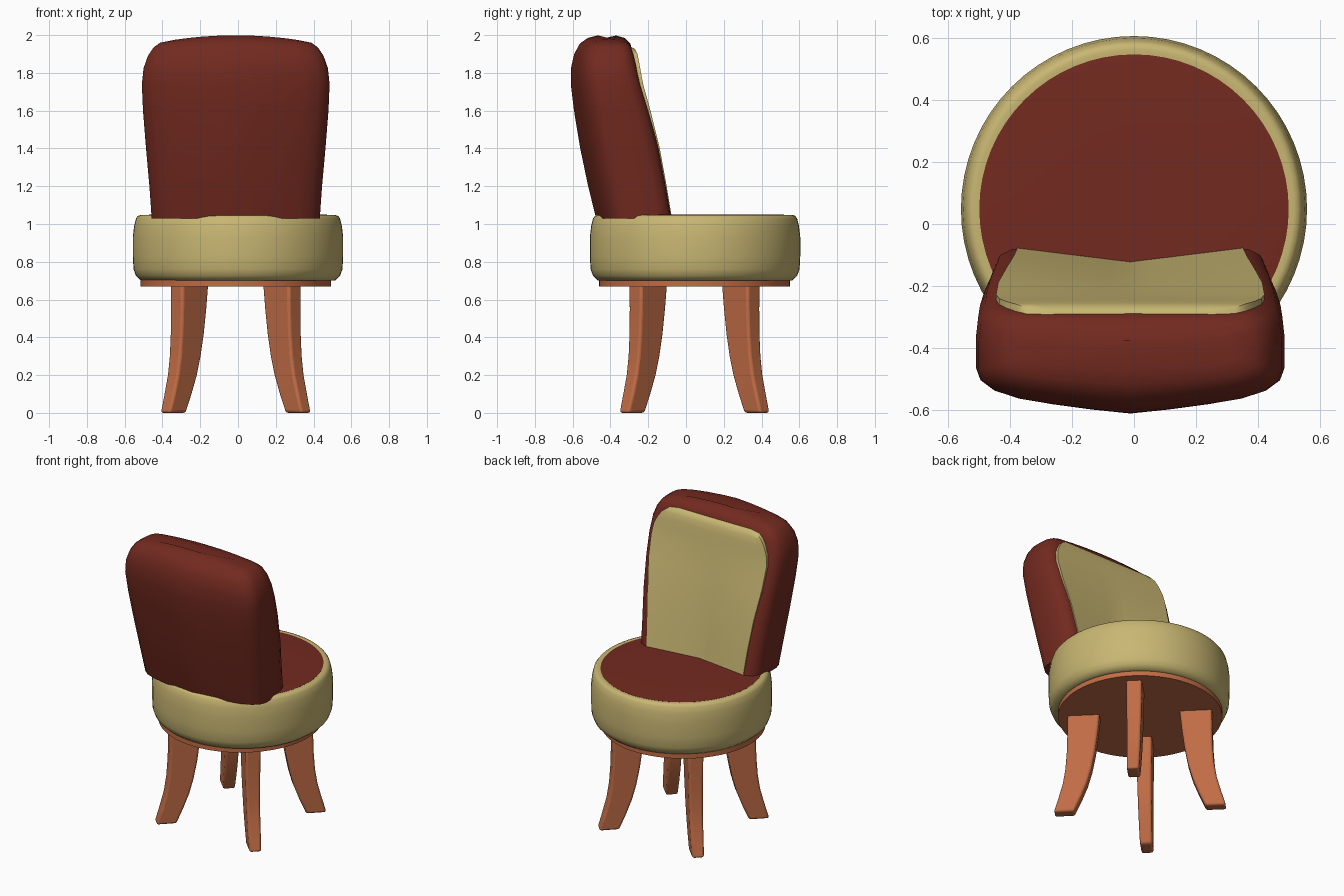
import bpy, bmesh, math
from mathutils import Matrix

if "Cube" in bpy.data.objects:
    bpy.data.objects.remove(bpy.data.objects["Cube"])


def material(name, color):
    m = bpy.data.materials.new(name)
    m.diffuse_color = (*color, 1)
    m.use_nodes = True
    m.node_tree.nodes["Principled BSDF"].inputs["Base Color"].default_value = m.diffuse_color
    return m


RED = material("red_leather", (0.17, 0.023, 0.014))
BEIGE = material("beige_fabric", (0.58, 0.47, 0.17))
WOOD = material("wood", (0.53, 0.15, 0.06))


def finish(bm, name, mat, angle=50, bevel=0):
    bmesh.ops.recalc_face_normals(bm, faces=bm.faces)
    me = bpy.data.meshes.new(name)
    bm.to_mesh(me)
    bm.free()
    me.materials.append(mat)
    ob = bpy.data.objects.new(name, me)
    bpy.context.collection.objects.link(ob)
    if bevel:
        mod = ob.modifiers.new("bevel", "BEVEL")
        mod.width, mod.segments = bevel, 3
    bpy.ops.object.select_all(action="DESELECT")
    ob.select_set(True)
    bpy.context.view_layer.objects.active = ob
    bpy.ops.object.shade_smooth_by_angle(angle=math.radians(angle))
    return ob


def loft(rings):
    """Closed skin through rings of equal point count, capped at both ends."""
    bm = bmesh.new()
    rows = [[bm.verts.new(p) for p in ring] for ring in rings]
    n = len(rows[0])
    for a, b in zip(rows, rows[1:]):
        for i in range(n):
            j = (i + 1) % n
            bm.faces.new((a[i], a[j], b[j], b[i]))
    bm.faces.new(rows[0])
    bm.faces.new(rows[-1])
    return bm


def lathe(profile, cx, cy, steps=64):
    return loft([[(cx + r * math.cos(2 * math.pi * i / steps),
                   cy + r * math.sin(2 * math.pi * i / steps), z)
                  for i in range(steps)] for r, z in profile])


def lerp_table(table, z):
    for a, b in zip(table, table[1:]):
        if z <= b[0]:
            t = max(0, (z - a[0]) / (b[0] - a[0]))
            return [p + (q - p) * t for p, q in zip(a, b)][1:]
    return table[-1][1:]


# Round seat, its red top and the wooden base disc
finish(lathe([(0.49, 0.70), (0.515, 0.702), (0.54, 0.725), (0.553, 0.76), (0.557, 0.83),
              (0.557, 0.93), (0.55, 0.99), (0.54, 1.03), (0.53, 1.043), (0.515, 1.048),
              (0.496, 1.045)], 0, 0.048), "seat_band", BEIGE)
finish(lathe([(0.498, 1.03), (0.498, 1.046), (0.47, 1.049), (0.2, 1.051)], 0, 0.048),
       "seat_top", RED)
finish(lathe([(0.505, 0.668), (0.505, 0.705)], -0.012, 0.045), "seat_base", WOOD, 30)

# Four curved legs on the diagonals: z, inner and outer diagonal extent, thickness
LEG = [(0.0, 0.26, 0.402, 0.075), (0.1, 0.228, 0.383, 0.08), (0.2, 0.2, 0.365, 0.083),
       (0.3, 0.18, 0.355, 0.086), (0.42, 0.163, 0.35, 0.09), (0.55, 0.15, 0.349, 0.094),
       (0.68, 0.14, 0.35, 0.097)]
for k, name in enumerate(("back_right_leg", "back_left_leg", "front_left_leg", "front_right_leg")):
    rings = []
    for z, a, b, t in LEG:
        h = t / 2
        r1, r2 = a * math.sqrt(2) + h, b * math.sqrt(2) - h
        rings.append([(r1, -h, z), (r2, -h, z), (r2, h, z), (r1, h, z)])
    bm = loft(rings)
    rot = Matrix.Rotation(math.radians(45 + 90 * k), 4, "Z")
    bmesh.ops.transform(bm, verts=bm.verts, matrix=Matrix.Translation((-0.012, 0.045, 0)) @ rot)
    leg = finish(bm, name, WOOD, 40, 0.014)
    leg.modifiers.move(leg.modifiers.find("bevel"), 0)

# Backrest: z, half width, back y, front y at sides, front y at centre, drop at sides
CX = -0.012
BACK = [(1.03, 0.445, -0.476, -0.078, -0.125, 0), (1.2, 0.457, -0.518, -0.108, -0.15, 0),
        (1.4, 0.475, -0.56, -0.146, -0.178, 0), (1.6, 0.491, -0.593, -0.198, -0.215, 0),
        (1.74, 0.497, -0.61, -0.24, -0.245, 0), (1.83, 0.488, -0.608, -0.262, -0.262, 0.005),
        (1.90, 0.465, -0.592, -0.278, -0.278, 0.01), (1.955, 0.435, -0.562, -0.295, -0.295, 0.02),
        (1.985, 0.40, -0.52, -0.325, -0.325, 0.025), (1.999, 0.33, -0.465, -0.375, -0.375, 0.025)]
# Half cross-section: share of half width, share of depth
SECTION = [(0, 0), (0.25, 0.035), (0.5, 0.08), (0.72, 0.13), (0.88, 0.2), (0.97, 0.29),
           (1.0, 0.4), (1.0, 0.66), (0.985, 0.84), (0.94, 0.95), (0.85, 1.0),
           (0.55, 1.0), (0.28, 1.0), (0, 1.0)]
rings = []
for z, hw, yb, ye, yc, drop in BACK:
    half = []
    for u, v in SECTION:
        y = yb + (ye - yb) * v
        if v == 1.0:
            y = yc + (ye - yc) * min(1, u / 0.85)
        half.append((u * hw, y, z - drop * u * u))
    ring = half + [(-x, y, zz) for x, y, zz in half[-2:0:-1]]
    rings.append([(x + CX, y, zz) for x, y, zz in ring])
finish(loft(rings), "backrest", RED, 70)

# Beige panel set on the inner face of the backrest: z, half width, lift
PANEL = [(1.035, 0.362, 0.006), (1.2, 0.375, 0.007), (1.4, 0.397, 0.008), (1.6, 0.425, 0.01),
         (1.74, 0.432, 0.013), (1.81, 0.422, 0.017), (1.86, 0.40, 0.02), (1.9, 0.372, 0.021),
         (1.925, 0.335, 0.016), (1.935, 0.27, 0.004)]
bm = bmesh.new()
rows = []
for z, hp, lift in PANEL:
    hw, yb, ye, yc, drop = lerp_table(BACK, z)
    row = []
    for i in range(-6, 7):
        x = hp * i / 6
        y = yc + (ye - yc) * min(1, abs(x) / (0.85 * hw)) + lift
        row.append(bm.verts.new((x + CX, y, z)))
    rows.append(row)
for a, b in zip(rows, rows[1:]):
    for i in range(12):
        bm.faces.new((a[i + 1], a[i], b[i], b[i + 1]))
bmesh.ops.recalc_face_normals(bm, faces=bm.faces)
# Give the panel depth by extruding its copy into the backrest
ext = bmesh.ops.extrude_face_region(bm, geom=bm.faces[:], use_keep_orig=True)
moved = [g for g in ext["geom"] if isinstance(g, bmesh.types.BMVert)]
bmesh.ops.translate(bm, verts=moved, vec=(0, -0.05, 0))
finish(bm, "backrest_panel", BEIGE, 50)
